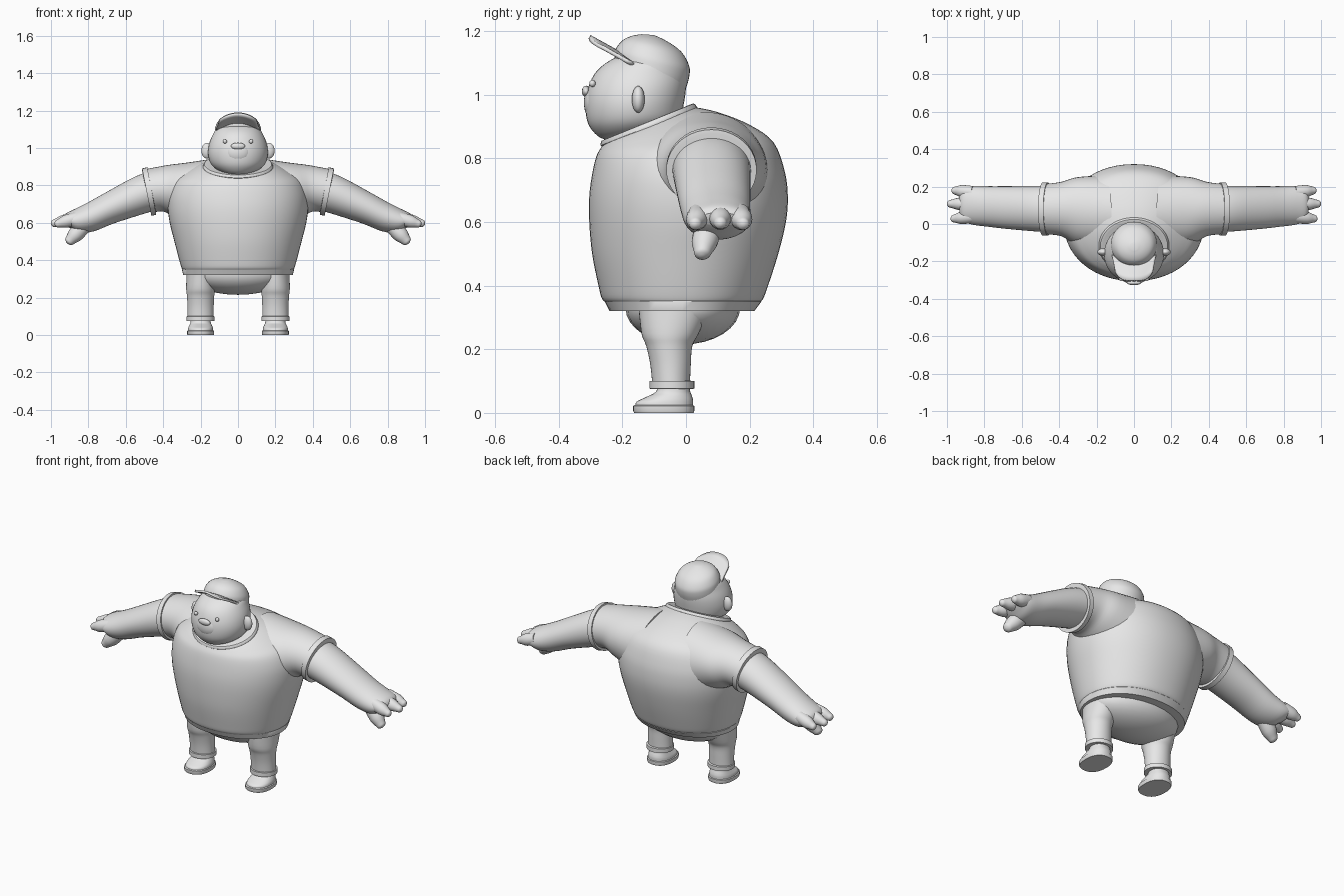
import bpy, bmesh, math
from mathutils import Vector as V

mat = bpy.data.materials.new("light_grey")
mat.diffuse_color = (0.8, 0.8, 0.8, 1)


def finish(bm, name, angle=40):
    bmesh.ops.recalc_face_normals(bm, faces=bm.faces)
    me = bpy.data.meshes.new(name)
    bm.to_mesh(me)
    bm.free()
    ob = bpy.data.objects.new(name, me)
    bpy.context.collection.objects.link(ob)
    me.materials.append(mat)
    bpy.ops.object.select_all(action='DESELECT')
    ob.select_set(True)
    bpy.context.view_layer.objects.active = ob
    bpy.ops.object.shade_smooth_by_angle(angle=math.radians(angle))
    return ob


def spline(p, i, t):
    """Catmull-Rom value between p[i] and p[i+1]."""
    a, b, c, d = p[max(i - 1, 0)], p[i], p[i + 1], p[min(i + 2, len(p) - 1)]
    return (2*b + (c - a)*t + (2*a - 5*b + 4*c - d)*t*t + (3*b - a - 3*c + d)*t**3) / 2


def loft(name, rings, steps=4, segs=40, power=1.0):
    """Rings are (one rim point, opposite rim point, half-width vector)."""
    cols = [[V(r[k]) for r in rings] for k in range(3)]
    path = []
    for i in range(len(rings) - 1):
        path += [[spline(c, i, j / steps) for c in cols] for j in range(steps)]
    path.append([c[-1] for c in cols])
    f = lambda v: math.copysign(abs(v) ** power, v)
    bm = bmesh.new()
    loops = []
    for a, b, h in path:
        loops.append([bm.verts.new((a + b)/2 + (a - b)/2 * f(math.cos(t)) + h * f(math.sin(t)))
                      for t in (2*math.pi*k/segs for k in range(segs))])
    for l, m in zip(loops, loops[1:]):
        for k in range(segs):
            n = (k + 1) % segs
            bm.faces.new((l[k], l[n], m[n], m[k]))
    bm.faces.new(loops[0])
    bm.faces.new(loops[-1])
    return finish(bm, name)


def stack(name, rows, cx=0, **kw):
    """Upright loft: rows are (front y, front z, back y, back z, half width)."""
    return loft(name, [((cx, a, b), (cx, c, d), (w, 0, 0)) for a, b, c, d, w in rows], **kw)


def sideways(name, rows, s, **kw):
    """Arm loft: rows are (top x, top z, bottom x, bottom z, centre y, half depth)."""
    return loft(name, [((s*a, y, b), (s*c, y, d), (0, w, 0)) for a, b, c, d, y, w in rows], **kw)


def ball(name, loc, rad):
    bm = bmesh.new()
    bmesh.ops.create_uvsphere(bm, u_segments=24, v_segments=16, radius=1)
    bmesh.ops.scale(bm, vec=rad, verts=bm.verts)
    bmesh.ops.translate(bm, vec=loc, verts=bm.verts)
    return finish(bm, name, 60)


def finger(name, p, q, r0, r1):
    """Tapered digit with a rounded tip."""
    p, q = V(p), V(q)
    d = (q - p).normalized()
    up = d.cross(V((0, 1, 0))).normalized()
    rows = []
    for t, r in ((0, r0), (.5, r0), (.8, r1), (.94, r1*.75), (1, r1*.2)):
        c = p.lerp(q, t)
        rows.append((c + up*r, c - up*r, (0, r, 0)))
    return loft(name, rows, steps=3, segs=16)


# Shirt body, hem and collar
stack("shirt_body", [(-.24, .345, .22, .345, .29), (-.262, .355, .24, .355, .3),
                     (-.275, .40, .258, .40, .314), (-.295, .50, .29, .50, .34),
                     (-.304, .60, .314, .60, .365), (-.304, .68, .32, .68, .375),
                     (-.295, .75, .31, .76, .37), (-.282, .805, .275, .85, .34),
                     (-.266, .835, .2, .905, .28), (-.255, .85, .10, .945, .215),
                     (-.245, .855, .02, .962, .165)], power=.95, segs=56)
stack("shirt_hem", [(-.24, .32, .215, .32, .293), (-.255, .35, .237, .35, .3),
                    (-.25, .36, .232, .36, .295)], steps=1, power=.95, segs=56)
stack("collar", [(-.255, .832, .03, .95, .183), (-.268, .84, .035, .96, .188),
                 (-.265, .855, .025, .972, .18), (-.25, .86, .012, .968, .165)], steps=2)

# Trousers
ball("hips", (0, -.01, .33), (.272, .18, .115))

for s, side in ((1, "left"), (-1, "right")):
    # Sleeves, arms and hands
    sideways("sleeve_" + side, [(.12, .945, .20, .56, .06, .2), (.27, .922, .34, .63, .07, .18),
                                (.38, .908, .40, .66, .08, .145), (.50, .885, .455, .655, .08, .134)], s)
    sideways("sleeve_cuff_" + side, [(.483, .885, .438, .655, .08, .132), (.485, .897, .437, .643, .08, .142),
                                     (.513, .89, .463, .637, .08, .142), (.513, .878, .463, .65, .08, .13)],
             s, steps=1)
    sideways("arm_" + side, [(.45, .88, .43, .67, .08, .125), (.55, .847, .52, .643, .082, .121),
                             (.70, .766, .66, .598, .088, .114), (.80, .71, .77, .555, .094, .108),
                             (.87, .675, .85, .545, .1, .104), (.92, .65, .895, .57, .104, .092),
                             (.935, .63, .92, .59, .105, .06)], s)
    for n, (x, y, z) in enumerate(((.98, .028, .59), (1.0, .108, .593), (.975, .18, .59))):
        finger("finger_%d_%s" % (n + 1, side), (s*.86, .105 + (y - .105)*.85, .625), (s*x, y, z), .034, .023)
    finger("thumb_" + side, (s*.82, .07, .59), (s*.913, .05, .49), .042, .03)

    # Legs, trouser cuffs and shoes
    cx = s*.2
    stack("leg_" + side, [(-.105, .08, .012, .08, .07), (-.112, .15, .015, .15, .07),
                          (-.125, .21, .02, .21, .073), (-.14, .25, .04, .25, .077),
                          (-.15, .34, .08, .34, .075)], cx)
    stack("trouser_cuff_" + side, [(-.105, .075, .015, .075, .066), (-.115, .076, .026, .076, .075),
                                   (-.115, .1, .026, .1, .075), (-.105, .101, .015, .101, .066)], cx, steps=1)
    stack("shoe_sole_" + side, [(-.163, 0, .024, 0, .07), (-.166, .006, .026, .006, .072),
                                (-.166, .022, .026, .022, .072), (-.16, .025, .02, .025, .068)],
          cx, steps=1, power=.85)
    stack("shoe_upper_" + side, [(-.16, .02, .022, .02, .068), (-.155, .035, .022, .04, .066),
                                 (-.125, .05, .018, .055, .06), (-.095, .066, .013, .068, .054),
                                 (-.088, .09, .01, .09, .052)], cx, power=.9)

    # Ears and eyes
    ball("ear_" + side, (s*.166, -.15, .985), (.03, .02, .042))
    ball("eye_" + side, (s*.07, -.294, 1.035), (.011, .01, .011))

# Head
stack("head", [(-.25, .857, -.13, .875, .05), (-.28, .872, -.06, .89, .105),
               (-.308, .91, -.02, .92, .145), (-.316, .965, -.008, .965, .16),
               (-.308, 1.02, 0, 1.02, .155), (-.28, 1.075, 0, 1.065, .135),
               (-.225, 1.115, -.01, 1.10, .11), (-.17, 1.13, -.08, 1.13, .05)])
ball("muzzle", (0, -.288, .975), (.066, .033, .056))
ball("nose", (0, -.314, 1.01), (.038, .013, .018))

# Cap crown and upturned brim
stack("cap_crown", [(-.222, 1.105, .0, 1.02, .124), (-.225, 1.125, .01, 1.055, .124),
                    (-.22, 1.145, .01, 1.09, .119), (-.2, 1.17, -.015, 1.135, .098),
                    (-.172, 1.184, -.06, 1.168, .062), (-.14, 1.19, -.10, 1.187, .02)])
bm = bmesh.new()
N = 16
rows = []
for v in range(5):
    t = v / 4
    rows.append([])
    for i in range(N + 1):
        u = 2*i/N - 1
        root = V((.118*u, -.205 + .04*u*u, 1.128 - .035*u*u))
        tip = V((.1*u, -.303 + .045*u**4, 1.182 - .035*u*u))
        rows[-1].append(bm.verts.new(root.lerp(tip, t)))
for l, m in zip(rows, rows[1:]):
    for i in range(N):
        bm.faces.new((l[i], l[i + 1], m[i + 1], m[i]))
brim = finish(bm, "cap_brim")
mod = brim.modifiers.new("thickness", 'SOLIDIFY')
mod.thickness = .012
mod.offset = 0
